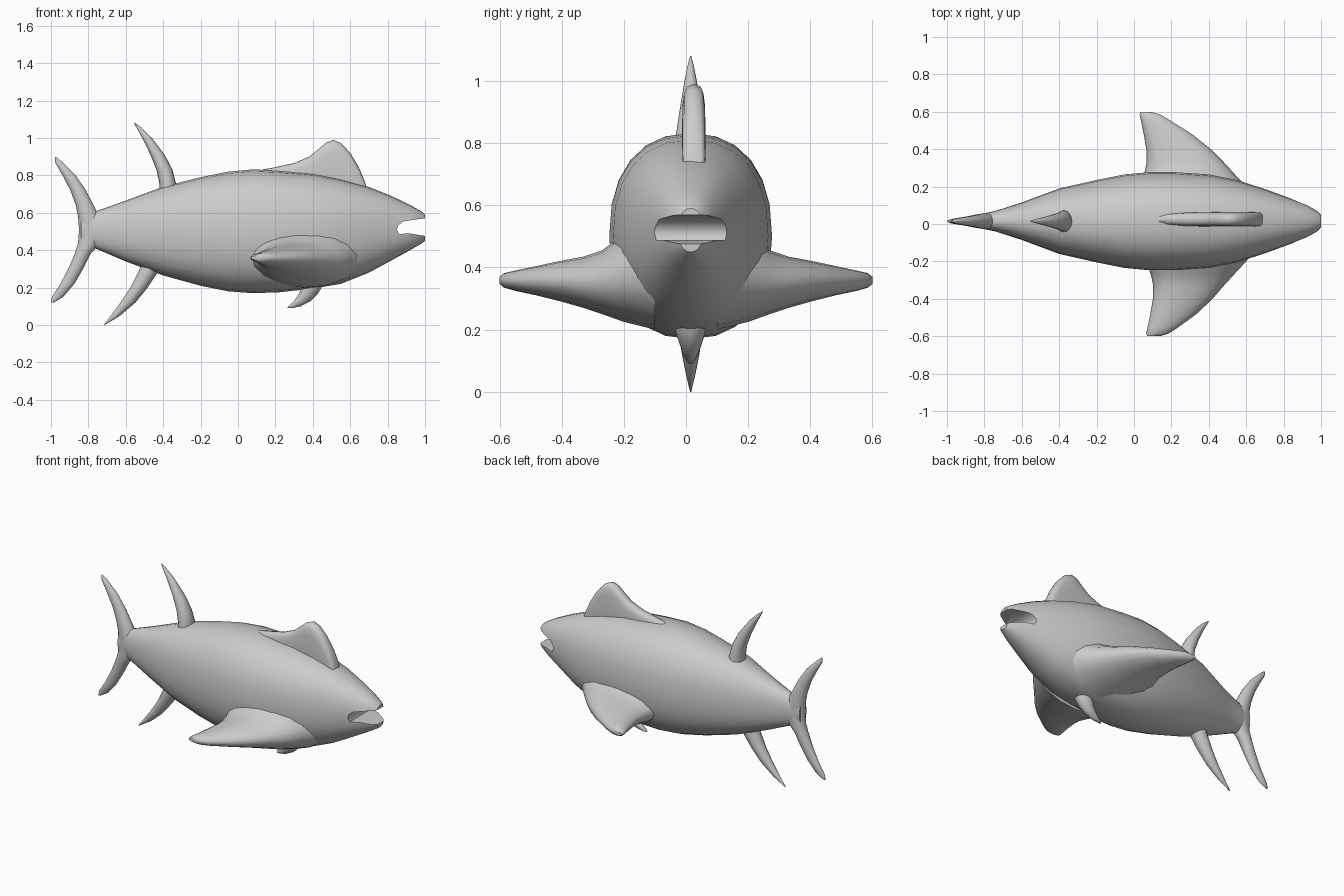
import bpy, bmesh, math

CY = 0.015  # the fish's midplane sits slightly off y = 0


def loft(name, sections, place, sides=16, power=2.0):
    """Skin rounded rings; section = (pos, a_lo, a_hi, b_lo, b_hi)."""
    bm = bmesh.new()
    rings = []
    for pos, a0, a1, b0, b1 in sections:
        ring = []
        for i in range(sides):
            t = 2 * math.pi * i / sides
            c, s = math.cos(t), math.sin(t)
            u = math.copysign(abs(c) ** (2 / power), c)
            v = math.copysign(abs(s) ** (2 / power), s)
            a = (a0 + a1) / 2 + u * (a1 - a0) / 2
            b = (b0 + b1) / 2 + v * (b1 - b0) / 2
            ring.append(bm.verts.new(place(pos, a, b)))
        rings.append(ring)
    for r, q in zip(rings, rings[1:]):
        for i in range(sides):
            j = (i + 1) % sides
            bm.faces.new((r[i], r[j], q[j], q[i]))
    bm.faces.new(rings[0])
    bm.faces.new(rings[-1])
    bmesh.ops.recalc_face_normals(bm, faces=bm.faces)
    me = bpy.data.meshes.new(name)
    bm.to_mesh(me)
    bm.free()
    ob = bpy.data.objects.new(name, me)
    bpy.context.collection.objects.link(ob)
    return ob


def smooth(ob, angle=55):
    bpy.ops.object.select_all(action='DESELECT')
    ob.select_set(True)
    bpy.context.view_layer.objects.active = ob
    bpy.ops.object.shade_smooth_by_angle(angle=math.radians(angle))


def along_x(x, z, y):
    return (x, y, z)


def along_y(y, x, z):
    return (x, y, z)


def along_z(z, x, y):
    return (x, y, z)


def centred(rows):
    """(pos, lo, hi, half_width) rows to full sections about the midplane."""
    return [(p, lo, hi, CY - w, CY + w) for p, lo, hi, w in rows]


# Body: x, belly z, back z, half width
body = loft("body", centred([
    (-0.84, 0.44, 0.58, 0.035), (-0.74, 0.40, 0.615, 0.055),
    (-0.6, 0.34, 0.665, 0.10), (-0.4, 0.265, 0.74, 0.175),
    (-0.2, 0.21, 0.79, 0.22), (-0.05, 0.18, 0.82, 0.25),
    (0.08, 0.17, 0.832, 0.262), (0.22, 0.175, 0.825, 0.262),
    (0.4, 0.195, 0.81, 0.25), (0.55, 0.22, 0.78, 0.22),
    (0.7, 0.28, 0.738, 0.172), (0.82, 0.345, 0.69, 0.128),
    (0.92, 0.40, 0.642, 0.09), (0.98, 0.435, 0.608, 0.06),
    (1.0, 0.45, 0.59, 0.04)]), along_x, sides=24, power=2.3)

# Mouth: prism cut out of the snout
profile = [(1.1, 0.578), (0.97, 0.567), (0.88, 0.553), (0.855, 0.53),
           (0.85, 0.51), (0.86, 0.487), (0.92, 0.489), (1.1, 0.46)]
bm = bmesh.new()
face = bm.faces.new([bm.verts.new((x, -0.3, z)) for x, z in profile])
ext = bmesh.ops.extrude_face_region(bm, geom=[face])
for v in ext["geom"]:
    if isinstance(v, bmesh.types.BMVert):
        v.co.y = 0.3
bmesh.ops.recalc_face_normals(bm, faces=bm.faces)
me = bpy.data.meshes.new("mouth_cutter")
bm.to_mesh(me)
bm.free()
cutter = bpy.data.objects.new("mouth_cutter", me)
bpy.context.collection.objects.link(cutter)
cutter.hide_render = True
mod = body.modifiers.new("mouth", 'BOOLEAN')
mod.operation, mod.object, mod.solver = 'DIFFERENCE', cutter, 'EXACT'
bpy.context.view_layer.objects.active = body
bpy.ops.object.modifier_apply(modifier=mod.name)
bpy.data.objects.remove(cutter)
smooth(body, 45)

# Pectoral fins: distance out, trailing x, leading x, lower z, upper z
pectoral = [
    (0.10, 0.00, 0.68, 0.20, 0.56), (0.20, 0.03, 0.60, 0.225, 0.51),
    (0.27, 0.055, 0.535, 0.25, 0.455), (0.33, 0.068, 0.48, 0.27, 0.435),
    (0.40, 0.066, 0.41, 0.29, 0.422), (0.48, 0.052, 0.31, 0.31, 0.405),
    (0.55, 0.038, 0.20, 0.325, 0.39), (0.585, 0.03, 0.14, 0.335, 0.382),
    (0.60, 0.035, 0.09, 0.347, 0.37)]
smooth(loft("left_pectoral_fin", pectoral, along_y))
smooth(loft("right_pectoral_fin",
            [(-d, a + 0.035, b + 0.05 * max(0, (d - 0.35) / 0.25), c, e)
             for d, a, b, c, e in pectoral], along_y))

# Front dorsal fin: x, hidden base z, crest z, half thickness
smooth(loft("front_dorsal_fin", [(x, 0.66, z, CY + 0.01 - w, CY + 0.01 + w)
       for x, z, w in [
    (0.13, 0.832, 0.02), (0.18, 0.84, 0.033), (0.30, 0.866, 0.038),
    (0.38, 0.90, 0.038), (0.43, 0.94, 0.038), (0.47, 0.975, 0.038),
    (0.51, 0.99, 0.038), (0.55, 0.973, 0.038), (0.60, 0.92, 0.038),
    (0.645, 0.845, 0.038), (0.675, 0.775, 0.036), (0.69, 0.73, 0.03)]],
    along_x, power=3.5))

# Upright fins: z, rear x, front x, half thickness
upright = {
    "rear_dorsal_fin": [
        (0.68, -0.42, -0.325, 0.06), (0.76, -0.421, -0.332, 0.057),
        (0.83, -0.436, -0.35, 0.047), (0.91, -0.468, -0.392, 0.035),
        (1.00, -0.512, -0.46, 0.02), (1.05, -0.54, -0.51, 0.01),
        (1.08, -0.556, -0.55, 0.002)],
    "anal_fin": [
        (0.36, -0.50, -0.39, 0.055), (0.28, -0.535, -0.43, 0.05),
        (0.20, -0.575, -0.483, 0.04), (0.12, -0.628, -0.548, 0.028),
        (0.05, -0.68, -0.63, 0.014), (0.0, -0.718, -0.712, 0.002)],
    "pelvic_fin": [
        (0.25, 0.35, 0.46, 0.055), (0.20, 0.34, 0.447, 0.05),
        (0.16, 0.322, 0.422, 0.038), (0.125, 0.297, 0.385, 0.026),
        (0.10, 0.268, 0.335, 0.014), (0.09, 0.262, 0.285, 0.005)],
    "tail_fin": [
        (0.898, -0.98, -0.972, 0.003), (0.87, -0.978, -0.938, 0.012),
        (0.80, -0.938, -0.868, 0.022), (0.72, -0.896, -0.813, 0.03),
        (0.64, -0.867, -0.772, 0.038), (0.58, -0.855, -0.74, 0.043),
        (0.51, -0.85, -0.72, 0.045), (0.44, -0.855, -0.735, 0.043),
        (0.38, -0.873, -0.788, 0.038), (0.30, -0.908, -0.828, 0.03),
        (0.22, -0.95, -0.875, 0.022), (0.15, -0.995, -0.935, 0.013),
        (0.12, -1.0, -0.985, 0.004)],
}
for name, rows in upright.items():
    smooth(loft(name, centred(rows), along_z))
